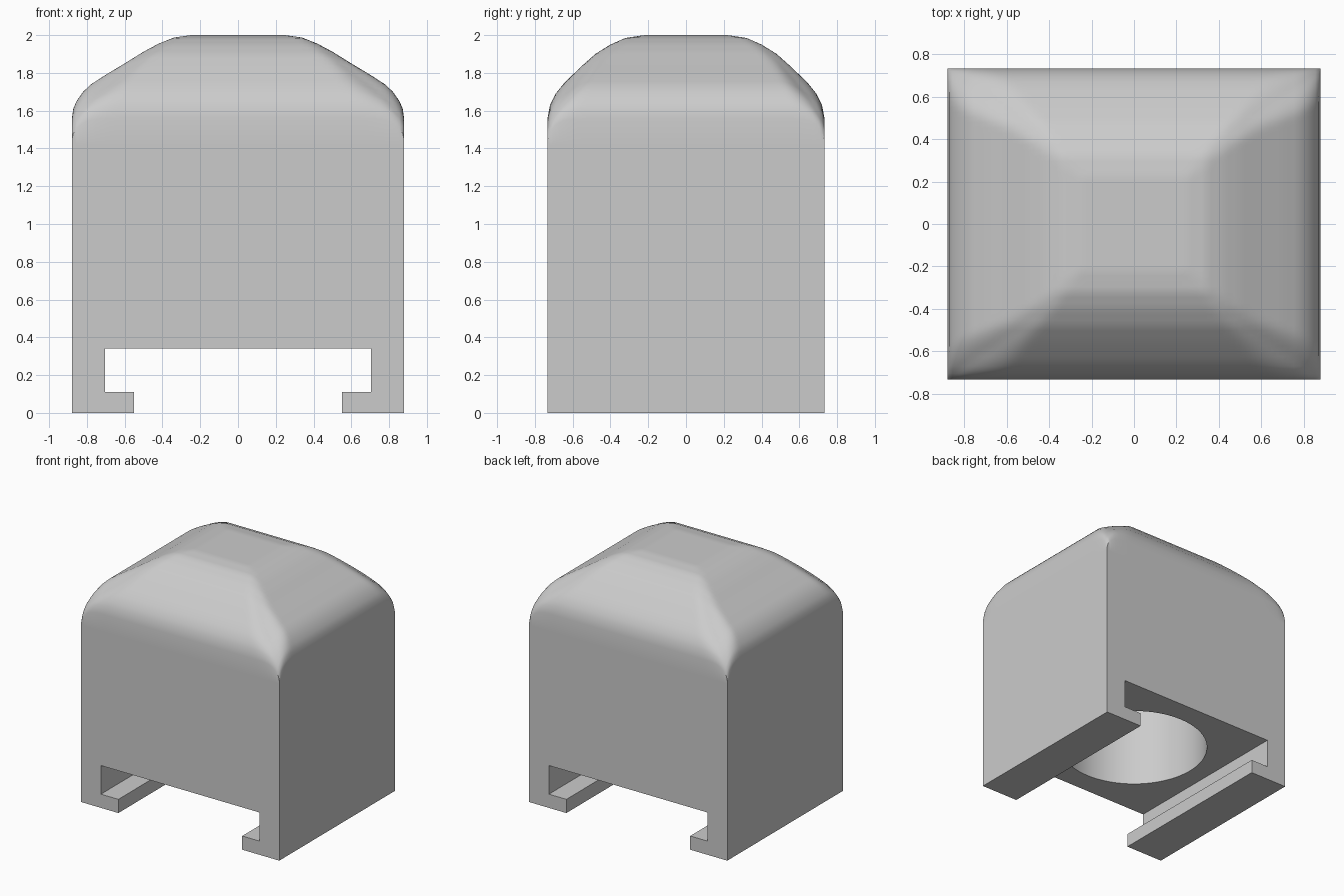
import bpy, bmesh, math

if "Cube" in bpy.data.objects:
    bpy.data.objects.remove(bpy.data.objects["Cube"])

HX, HY = 0.88, 0.733          # half width and half depth
# Half profiles of the rounded roof: distance from centre, height
PROF_X = [(0, 2), (.25, 2), (.34, 1.987), (.42, 1.955), (.5, 1.912), (.6, 1.85), (.7, 1.79),
          (.78, 1.738), (.82, 1.70), (.855, 1.65), (.872, 1.61), (HX, 1.555)]
PROF_Y = [(0, 2), (.22, 2), (.32, 1.985), (.4, 1.95), (.48, 1.9), (.55, 1.838), (.6, 1.79),
          (.65, 1.74), (.69, 1.69), (.72, 1.63), (HY, 1.56)]


def height(prof, d):
    for (a, za), (b, zb) in zip(prof, prof[1:]):
        if d <= b + 1e-9:
            return za + (zb - za) * (d - a) / (b - a)
    return prof[-1][1]


def stations(prof):
    """Symmetric grid positions, refined between the profile points."""
    pos = [0.0]
    for (a, _), (b, _) in zip(prof, prof[1:]):
        n = max(1, math.ceil((b - a) / 0.03))
        pos += [a + (b - a) * i / n for i in range(1, n + 1)]
    return [-p for p in reversed(pos[1:])] + pos


def roof(x, y):
    """Hipped roof: blended minimum of the two profiles."""
    f, g = height(PROF_X, abs(x)), height(PROF_Y, abs(y))
    k = max(0.001, 0.45 * min(1, (2 - max(f, g)) / 0.42))
    h = max(k - abs(f - g), 0) / k
    return min(f, g) - h * h * k / 4


def make_object(name, bm):
    bmesh.ops.recalc_face_normals(bm, faces=bm.faces)
    mesh = bpy.data.meshes.new(name)
    bm.to_mesh(mesh)
    bm.free()
    obj = bpy.data.objects.new(name, mesh)
    bpy.context.collection.objects.link(obj)
    return obj


# Body: roof grid, walls and floor
bm = bmesh.new()
xs, ys = stations(PROF_X), stations(PROF_Y)
grid = [[bm.verts.new((x, y, roof(x, y))) for y in ys] for x in xs]
for a, b in zip(grid, grid[1:]):
    for j in range(len(ys) - 1):
        bm.faces.new((a[j], b[j], b[j + 1], a[j + 1]))
ring = ([r[0] for r in grid] + grid[-1][1:] +
        [r[-1] for r in reversed(grid[:-1])] + grid[0][-2:0:-1])
for z in (1.42, 0.0):
    low = [bm.verts.new((v.co.x, v.co.y, z)) for v in ring]
    for i in range(len(ring)):
        j = (i + 1) % len(ring)
        bm.faces.new((ring[i], low[i], low[j], ring[j]))
    ring = low
bm.faces.new(ring)
body = make_object("capped_body", bm)

# T-shaped slot running front to back
bm = bmesh.new()
half = [(.55, -.1), (.55, .11), (.705, .11), (.705, .34)]
outline = half + [(-x, z) for x, z in reversed(half)]
face = bm.faces.new([bm.verts.new((x, -1, z)) for x, z in outline])
ext = bmesh.ops.extrude_face_region(bm, geom=[face])
bmesh.ops.translate(bm, vec=(0, 2, 0),
                    verts=[v for v in ext["geom"] if isinstance(v, bmesh.types.BMVert)])
slot = make_object("slot_cutter", bm)

# Round socket rising from the slot ceiling
bpy.ops.mesh.primitive_cylinder_add(vertices=72, radius=0.553, depth=1.1, location=(0, 0, 0.75))
socket = bpy.context.object
socket.name = "socket_cutter"

for cutter in (slot, socket):
    cutter.hide_render = True
    mod = body.modifiers.new(cutter.name, "BOOLEAN")
    mod.operation, mod.solver, mod.object = "DIFFERENCE", "EXACT", cutter
    bpy.ops.object.select_all(action="DESELECT")
    bpy.context.view_layer.objects.active = body
    body.select_set(True)
    bpy.ops.object.modifier_apply(modifier=mod.name)
    bpy.data.objects.remove(cutter)

# Smooth roof and socket, crisp wall edges
bpy.ops.object.shade_smooth_by_angle(angle=math.radians(30))

grey = bpy.data.materials.new("light_grey")
grey.diffuse_color = (0.6, 0.6, 0.6, 1)
grey.use_nodes = True
grey.node_tree.nodes["Principled BSDF"].inputs["Base Color"].default_value = grey.diffuse_color
body.data.materials.clear()
body.data.materials.append(grey)
